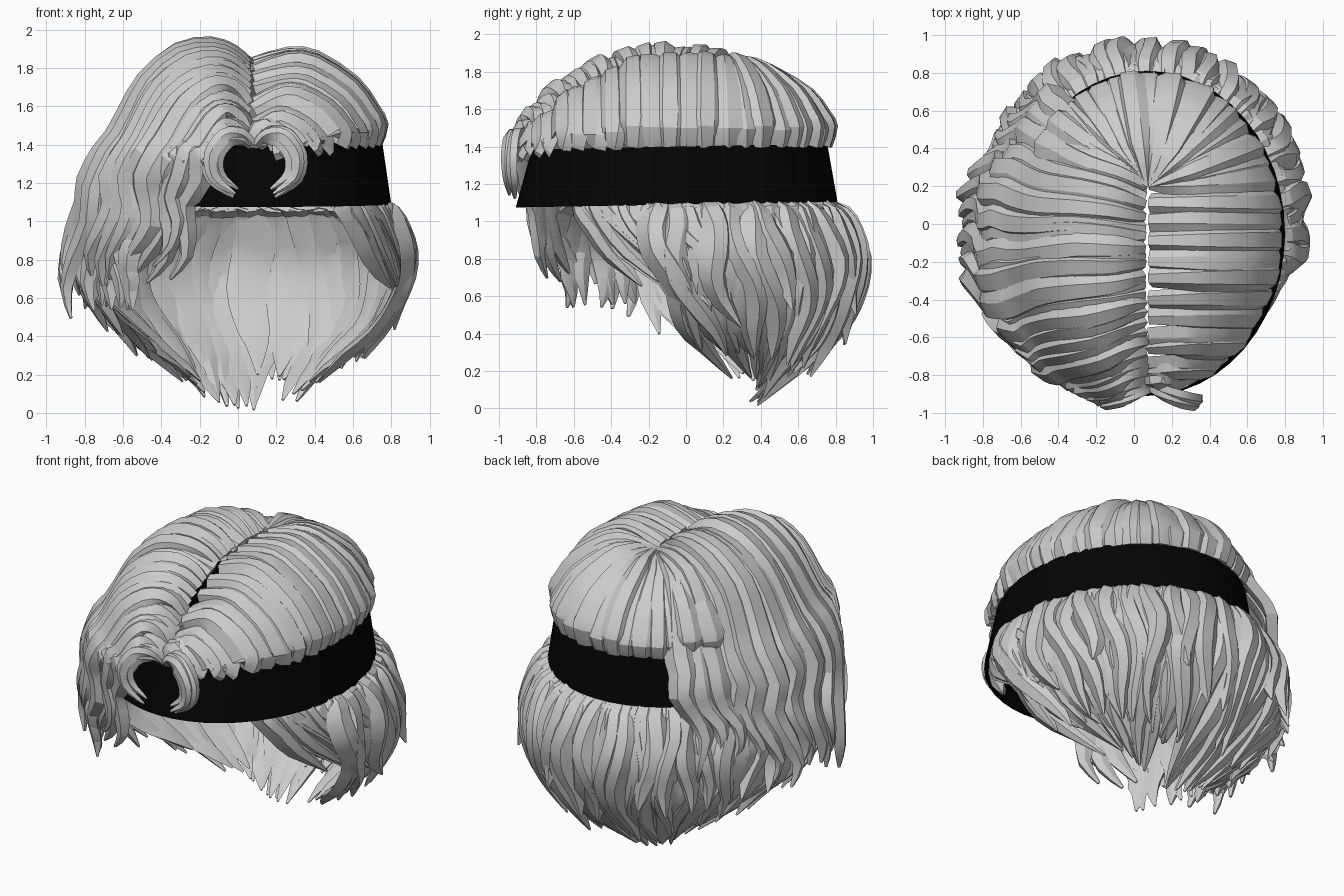
import bpy, bmesh, math, random
from mathutils import Vector as V

if "Cube" in bpy.data.objects:
    bpy.data.objects.remove(bpy.data.objects["Cube"])

random.seed(4)
CX, CY, RX, RY = 0.07, -0.04, 0.73, 0.86      # head ellipse at band height


def material(name, c):
    m = bpy.data.materials.new(name)
    m.diffuse_color = (c, c, c, 1)
    m.use_nodes = True
    m.node_tree.nodes["Principled BSDF"].inputs["Base Color"].default_value = m.diffuse_color
    return m


HAIR, BLACK = material("silver hair", 0.6), material("black cloth", 0.001)


def make_object(name, bm, mat, angle):
    bmesh.ops.recalc_face_normals(bm, faces=bm.faces)
    me = bpy.data.meshes.new(name)
    bm.to_mesh(me)
    bm.free()
    me.materials.append(mat)
    ob = bpy.data.objects.new(name, me)
    bpy.context.collection.objects.link(ob)
    bpy.context.view_layer.objects.active = ob
    ob.select_set(True)
    bpy.ops.object.shade_smooth_by_angle(angle=math.radians(angle))
    ob.select_set(False)


def table(rows, u):
    """Linear lookup of evenly spaced rows, u in 0..1."""
    k = min(max(u, 0), 0.9999) * (len(rows) - 1)
    i = int(k)
    return V(rows[i]).lerp(V(rows[i + 1]), k - i)


def spline(p, sub):
    out = []
    for i in range(len(p) - 1):
        a, b, c, d = p[max(i - 1, 0)], p[i], p[i + 1], p[min(i + 2, len(p) - 1)]
        for k in range(sub):
            t = k / sub
            out.append(0.5 * (2 * b + (c - a) * t + (2 * a - 5 * b + 4 * c - d) * t * t
                              + (3 * b - a - 3 * c + d) * t ** 3))
    return out + [p[-1]]


def strand(bm, pts, widths, thick, sub=2, centre=(CX, CY, 1.0)):
    """Ridged lock of hair hung under a path; widths runs root to tip."""
    path = spline([V(p) for p in pts], sub)
    n = len(path)
    lean = random.uniform(-0.18, 0.18)
    section = [(-0.5, -1), (-0.22 + lean, -.12), (0.2 + lean, 0), (0.5, -1), (0, -1.25)]
    rings = []
    for i, p in enumerate(path):
        t = (path[min(i + 1, n - 1)] - path[max(i - 1, 0)]).normalized()
        out = p - V(centre)
        out = (out - t * out.dot(t)).normalized()
        side = t.cross(out)
        w = table([(x, 0, 0) for x in widths], i / (n - 1)).x
        h = min(thick, w * 0.6)
        rings.append([bm.verts.new(p + side * a * w + out * b * h) for a, b in section])
    for r, s in zip(rings, rings[1:]):
        for j in range(5):
            k = (j + 1) % 5
            bm.faces.new((r[j], r[k], s[k], s[j]))
    bm.faces.new(rings[0])
    bm.faces.new(rings[-1])


def part_z(y):
    return 1.86 - (0.47 * (-y / 0.88) ** 2.2 if y < 0 else 0.05 * y)


# Headband
bm = bmesh.new()
rings = []
for rx, ry, z, cy in ((.73, .86, 1.09, -.05), (.685, .79, 1.40, -.035),
                      (.66, .765, 1.40, -.035), (.705, .835, 1.09, -.05)):
    rings.append([bm.verts.new((CX + rx * math.cos(a), cy + ry * math.sin(a), z + 0.015 * math.sin(a)))
                  for a in (math.tau * i / 48 for i in range(48))])
for r in range(4):
    for i in range(48):
        a, b, j = rings[r], rings[(r + 1) % 4], (i + 1) % 48
        bm.faces.new((a[i], a[j], b[j], b[i]))
make_object("headband", bm, BLACK, 40)

# Crown: locks from the parting to the band, right side and back
bm = bmesh.new()
F = (0, .26, .48, .77, .91, .98, .93)
G = (1, .97, .86, .62, .38, .2, -.01)
BUMP = (0, .06, .09, .06, .03, .01, 0)
N = 30
for i in range(N):
    a = math.radians(-80 + 222 * i / (N - 1) + random.uniform(-1.5, 1.5))
    e = V((CX + RX * math.cos(a), CY + RY * math.sin(a), 0))
    s = V((0.075, min(max(e.y, -.86), .2), 0))
    k = 1 if a < 0 else max(0.15, math.cos(a))
    h = part_z(s.y) - 1.40
    j = random.uniform(-.012, .02)
    pts = []
    for f, g, b in zip(F, G, BUMP):
        p = s.lerp(e, f * (1 + j * .8))
        p.z = 1.40 + h * g + b * k + j * (0 < f) * (g > 0)
        pts.append(p)
    w0 = .11 if s.y < .19 else .03
    r = random.uniform(.95, 1.2)
    strand(bm, pts, (w0, .14 * r, .17 * r, .18 * r, .15), .045)
make_object("crown_hair", bm, HAIR, 25)

# Left drape: wavy locks falling from the parting over the band
bm = bmesh.new()
BAND = [(-.22, -.95, 0), (-.5, -.80, 0), (-.74, -.4, 0), (-.77, .12, 0), (-.47, .66, 0)]
TIP = [(-.36, -.76, .76), (-.64, -.6, .6), (-.88, -.28, .56), (-.92, .15, .6), (-.6, .66, .72)]
F = (0, .09, .25, .48, .7, .83, .91, 1)
G = (1, .98, .97, .86, .61, .35, .17, 0)
BUMP = (0, .06, .11, .13, .1, .04, .01, 0)
N = 23
for i in range(N):
    u = i / (N - 1)
    e, tip = table(BAND, u), table(TIP, u)
    tan = (table(BAND, u + .05) - table(BAND, u - .05)).normalized()
    s = V((0.065, -.86 + 1.06 * min(1, u * 1.1), 0))
    h, j, ph = part_z(s.y) - 1.36, random.uniform(-.02, .02), i * .35 + random.uniform(-.4, .4)
    k = 1 if u < .7 else 1 - (u - .7) * 2.2
    pts = []
    for f, g, b in zip(F, G, BUMP):
        p = s.lerp(e, f) + tan * .03 * math.sin(f * 7 + ph) * f
        p.z = 1.36 + h * g + b * k + j * (f > 0)
        pts.append(p)
    drop = tip.z + random.uniform(-.07, .14)
    outward = V((e.x - CX, e.y - CY, 0)).normalized()
    for q, (t, o) in enumerate(((.2, .04), (.4, .03), (.6, .05), (.82, .05), (1, -.01))):
        p = e.lerp(V((tip.x, tip.y, 0)), t) + outward * (o * min(1, u * 3) + j)
        p += tan * .05 * math.sin(q * 1.6 + ph)
        p.z = 1.36 + (drop - 1.36) * t
        pts.append(p)
    r = random.uniform(.9, 1.2)
    strand(bm, pts, (.09, .14 * r, .18 * r, .2 * r, .18 * r, .13 * r, .02), .06)
make_object("left_drape", bm, HAIR, 25)

# Lower hair: bulges out below the band and curls in at the nape
PROFILE = [(.93, 1.12), (1.06, 1.07), (1.14, .95), (1.19, .79), (1.165, .62),
           (1.09, .46), (.97, .3), (.76, .15), (.5, 0)]


def lower(bm, deg, stop, off, sweep, w, thick, flick=0, twist=0, flat=1):
    """Lock hanging from the band; twist turns it round the head as it falls."""
    a = math.radians(deg)
    ph, pts = random.uniform(0, 6), []
    lift = .14 * math.cos(a) ** 2 + random.uniform(0, .06)
    for i, (m, z) in enumerate(PROFILE[:stop]):
        t = (1.12 - z) / 1.12
        m = .93 + (m - .93) * flat
        m += off * min(1, i / 2) + flick * (i == stop - 1)
        m += .08 * max(0, -math.cos(a)) * min(1, i / 3) * (z > .3)
        b = a + .05 * math.sin(i * 1.2 + ph) * min(1, i / 3) + math.radians(twist) * t
        pts.append((CX + RX * m * math.cos(b),
                    CY + RY * m * math.sin(b) + sweep * t * t * math.cos(a) ** 2,
                    z + lift * t))
    w *= random.uniform(.85, 1.2)
    strand(bm, pts, (w * .8, w, w, w * .95, w * .75, .015), thick)


for name, lo, hi, n, stops, off, w, th, fl in (
        ("back_hair_inner", 0, 184, 20, (8, 9), -.07, .24, .03, 0),
        ("back_hair_middle", -5, 190, 25, (8, 9), -.035, .18, .05, .03),
        ("back_hair_outer", -9, 200, 26, (6, 7, 8), .005, .16, .06, .06)):
    bm = bmesh.new()
    for i in range(n):
        deg = lo + (hi - lo) * i / (n - 1) + random.uniform(-2, 2)
        lower(bm, deg, random.choice(stops), off + random.uniform(-.02, .015), .33, w, th, fl)
    make_object(name, bm, HAIR, 25)

# Temple locks: short pieces swept backwards on both sides
bm = bmesh.new()
for i in range(9):
    lower(bm, -46 + 4.6 * i, 5 + (i > 4), -.02, .1, .12, .05, .04, 75 - 4 * i, .35 + .07 * i)
    lower(bm, 186 + 4.5 * i, 6 + (i < 3), -.05, .3, .14, .05, .05)
make_object("temple_locks", bm, HAIR, 25)

# Forelocks: a pair of curls framing the middle of the band
bm = bmesh.new()
CURL = [(0, -.89, 1.40), (.06, -.93, 1.46), (.16, -.97, 1.46),
        (.24, -.985, 1.35), (.22, -.975, 1.22), (.1, -.95, 1.14)]
for sx in (1, -1):
    for grow, dy in ((1, 0), (.86, .02), (1.1, .03)):
        pts = [(.085 + sx * x * grow, y + dy, 1.32 + (z - 1.32) * grow) for x, y, z in CURL]
        strand(bm, pts, (.05, .08, .09, .08, .06, .015), .035, 3, (.085, -.6, 1.3))
make_object("forelocks", bm, HAIR, 25)
